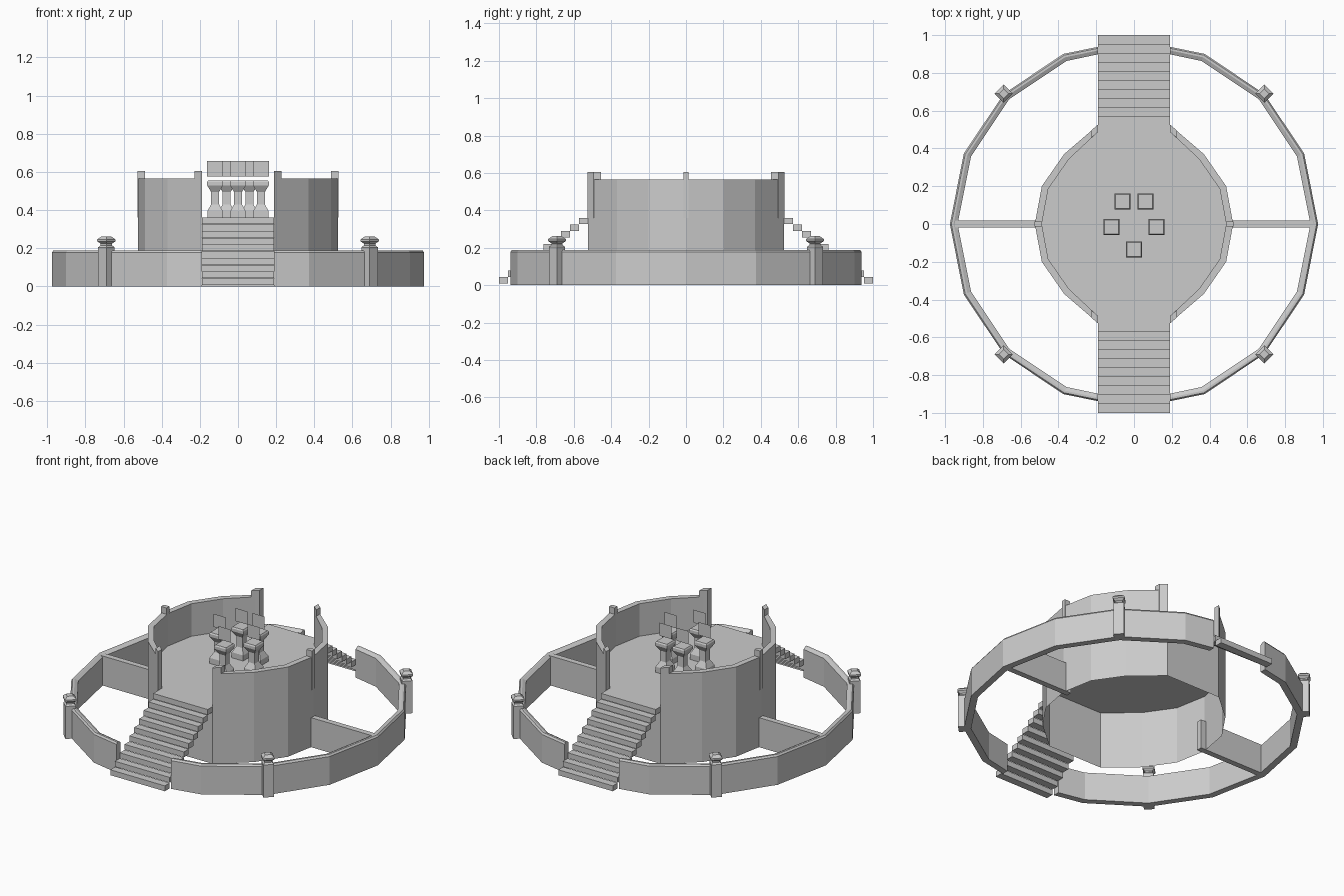
import bpy, bmesh
from math import sin, cos, radians, pi

if "Cube" in bpy.data.objects:
    bpy.data.objects.remove(bpy.data.objects["Cube"])


def finish(name, bm):
    bmesh.ops.recalc_face_normals(bm, faces=bm.faces)
    me = bpy.data.meshes.new(name)
    bm.to_mesh(me)
    bm.free()
    ob = bpy.data.objects.new(name, me)
    bpy.context.collection.objects.link(ob)
    return ob


def loft(name, rings, caps=(True, True)):
    """Join closed rings of points with quads and cap the ends."""
    bm = bmesh.new()
    vs = [[bm.verts.new(p) for p in ring] for ring in rings]
    n = len(vs[0])
    for a, b in zip(vs, vs[1:]):
        for i in range(n):
            j = (i + 1) % n
            bm.faces.new((a[i], a[j], b[j], b[i]))
    if caps[0]:
        bm.faces.new(vs[0])
    if caps[1]:
        bm.faces.new(vs[-1])
    return finish(name, bm)


def box(name, x0, x1, y0, y1, z0, z1):
    plan = [(x0, y0), (x1, y0), (x1, y1), (x0, y1)]
    return loft(name, [[(x, y, z) for x, y in plan] for z in (z0, z1)])


def square_post(name, x, y, profile, turn):
    """Four-sided turned post; profile holds (corner radius, z)."""
    return loft(name, [[(x + r * cos(turn + k * pi / 2),
                         y + r * sin(turn + k * pi / 2), z) for k in range(4)]
                       for r, z in profile])


GAP = 0.19  # half width of the stair openings


def outer_path(r):
    end = r * 0.962
    mid = [(r * cos(radians(22.5 * k)), r * sin(radians(22.5 * k))) for k in range(-3, 4)]
    return [(GAP, -end)] + mid + [(GAP, end)]


def drum_path(s):
    half = [(GAP, 0.525 * s), (0.37 * s, 0.37 * s), (0.488 * s, 0.2 * s)]
    return [(x, -y) for x, y in half] + [(0.525 * s, 0)] + half[::-1]


def wall(name, path, profile, side):
    """Sweep a wall section of (path size, z) along one half of the plan."""
    cols = [[(x * side, y, z) for x, y in path(s)] for s, z in profile]
    return loft(name, list(zip(*cols)))


for side, tag in ((1, "right"), (-1, "left")):
    # low outer wall, drum parapet and the cross wall between them
    wall("outer_wall_" + tag, outer_path,
         [(0.975, 0), (0.975, 0.178), (0.967, 0.189), (0.955, 0.189), (0.934, 0.178), (0.934, 0)], side)
    wall("parapet_" + tag, drum_path,
         [(1, 0.36), (1, 0.565), (0.93, 0.565), (0.93, 0.36)], side)
    box("cross_wall_" + tag, *sorted((side * 0.485, side * 0.95)), -0.018, 0.018, 0, 0.186)
    box("parapet_mid_post_" + tag, *sorted((side * 0.488, side * 0.526)), -0.014, 0.014, 0.36, 0.605)

    for dy, end in ((1, "back"), (-1, "front")):
        # raised parapet ends beside the stairs
        plan = [(0.19, 0.527), (0.227, 0.495), (0.227, 0.455), (0.19, 0.487)]
        loft(f"parapet_end_post_{end}_{tag}",
             [[(x * side, y * dy, z) for x, y in plan] for z in (0.36, 0.605)])
        # capped posts on the outer wall
        square_post(f"wall_post_{end}_{tag}", side * 0.69, dy * 0.69,
                    [(0.043, 0), (0.043, 0.205), (0.03, 0.215), (0.03, 0.224),
                     (0.048, 0.236), (0.048, 0.246), (0.025, 0.262)], 0)

# drum: floor and skirt, open underneath
right = drum_path(1)
plan = right + [(-x, y) for x, y in right[::-1]]
loft("drum", [[(x, y, z) for x, y in plan] for z in (0, 0.36)], (False, True))

# front and back stairs
for dy, end in ((1, "back"), (-1, "front")):
    for i in range(10):
        y0 = 0.525 + i * 0.0475
        top = 0.36 - i * 0.0353
        box(f"step_{end}_{i}", -GAP, GAP, *sorted((dy * y0, dy * (y0 + 0.0475))), top - 0.034, top)

# five pedestals, each with a flat panel floating above
D = 2 ** 0.5
SPOTS = [(-0.06, 0.12), (0.06, 0.12), (-0.12, -0.015), (0.12, -0.015), (0, -0.135)]
for i, (x, y) in enumerate(SPOTS):
    square_post(f"pedestal_{i}", x, y,
                [(h * D, z) for h, z in ((0.04, 0.36), (0.04, 0.395), (0.021, 0.43), (0.021, 0.495),
                                         (0.042, 0.53), (0.042, 0.547), (0.037, 0.555))], pi / 4)
    bm = bmesh.new()
    bm.faces.new([bm.verts.new((x + a, y, z)) for a, z in
                  ((-0.042, 0.575), (0.042, 0.575), (0.042, 0.657), (-0.042, 0.657))])
    finish(f"floating_panel_{i}", bm)
